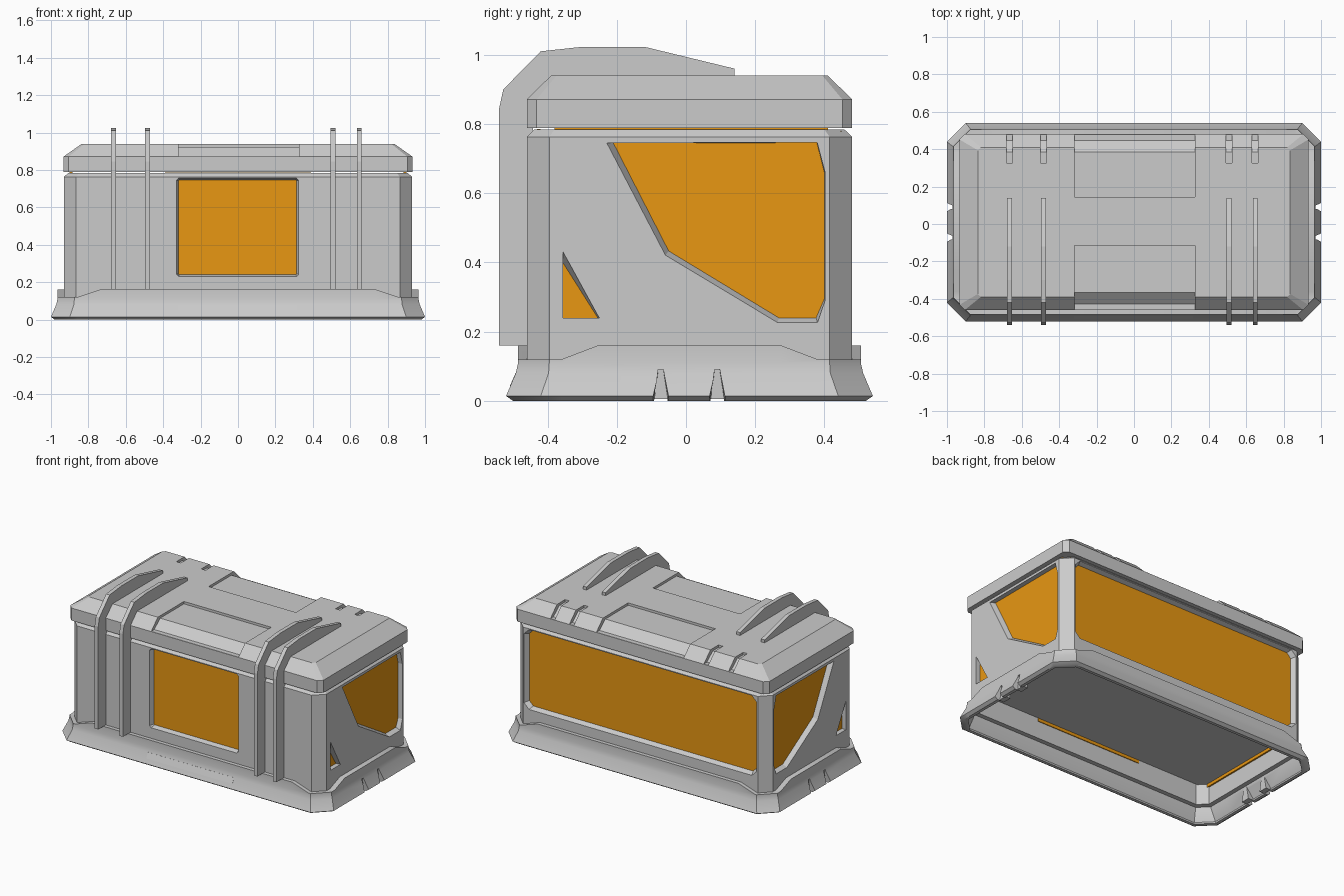
import bpy, bmesh, math

if "Cube" in bpy.data.objects:
    bpy.data.objects.remove(bpy.data.objects["Cube"])

CY = 0.01  # the case body sits slightly behind the fin tips
orange = bpy.data.materials.new("orange_panel")
orange.diffuse_color = (0.81, 0.31, 0.006, 1)
orange.use_nodes = True
orange.node_tree.nodes["Principled BSDF"].inputs["Base Color"].default_value = orange.diffuse_color


def loft(name, loops, tube=False, mat=None):
    """Skin matching loops; cap the ends, or join last to first for a tube."""
    bm = bmesh.new()
    rows = [[bm.verts.new(p) for p in loop] for loop in loops]
    n = len(rows[0])
    pairs = list(zip(rows, rows[1:])) + ([(rows[-1], rows[0])] if tube else [])
    for a, b in pairs:
        for i in range(n):
            j = (i + 1) % n
            bm.faces.new((a[i], a[j], b[j], b[i]))
    if not tube:
        bm.faces.new(rows[0][::-1])
        bm.faces.new(rows[-1])
    bmesh.ops.recalc_face_normals(bm, faces=bm.faces)
    mesh = bpy.data.meshes.new(name)
    bm.to_mesh(mesh)
    bm.free()
    ob = bpy.data.objects.new(name, mesh)
    bpy.context.collection.objects.link(ob)
    if mat:
        mesh.materials.append(mat)
    return ob


def octagon(hx, hy, c, z):
    q = [(hx, hy - c), (hx - c, hy), (c - hx, hy), (-hx, hy - c),
         (-hx, c - hy), (c - hx, -hy), (hx - c, -hy), (hx, c - hy)]
    return [(x, y + CY, z) for x, y in q]


def prism_x(name, pts, x0, x1, **kw):
    return loft(name, [[(x, y, z) for y, z in pts] for x in (x0, x1)], **kw)


def box(name, x0, x1, y0, y1, z0, z1, **kw):
    return prism_x(name, [(y0, z0), (y1, z0), (y1, z1), (y0, z1)], x0, x1, **kw)


def cut(ob, cutter):
    m = ob.modifiers.new("cut", 'BOOLEAN')
    m.operation, m.solver, m.object = 'DIFFERENCE', 'EXACT', cutter
    bpy.context.view_layer.objects.active = ob
    bpy.ops.object.modifier_apply(modifier=m.name)
    bpy.data.objects.remove(cutter)


# Flared skirt with a raised middle on each side
def skirt_loop(hx, hy, c, z, rise=0.0):
    sx, sy = (0.86, 0.74, -0.74, -0.86), (0.37, 0.265, -0.265, -0.37)
    up = (0, rise, rise, 0)
    pts = [(hx, c - hy, 0)] + [(hx, -y, u) for y, u in zip(sy, up)] + [(hx, hy - c, 0)]
    pts += [(hx - c, hy, 0)] + [(x, hy, u) for x, u in zip(sx, up)] + [(c - hx, hy, 0)]
    pts += [(-hx, hy - c, 0)] + [(-hx, y, u) for y, u in zip(sy, up)] + [(-hx, c - hy, 0)]
    pts += [(c - hx, -hy, 0)] + [(-x, -hy, u) for x, u in zip(sx, up)] + [(hx - c, -hy, 0)]
    return [(x, y + CY, z + u) for x, y, u in pts]


skirt = loft("base_skirt", [
    skirt_loop(0.98, 0.51, 0.095, 0), skirt_loop(1.0, 0.53, 0.1, 0.014),
    skirt_loop(0.972, 0.502, 0.095, 0.08), skirt_loop(0.965, 0.495, 0.09, 0.11),
    skirt_loop(0.965, 0.495, 0.09, 0.12, 0.04), skirt_loop(0.925, 0.465, 0.065, 0.12, 0.04),
    skirt_loop(0.925, 0.465, 0.065, 0.09), skirt_loop(0.965, 0.495, 0.09, 0.015),
    skirt_loop(0.96, 0.49, 0.09, 0)], tube=True)
for s, side in ((-1, "left"), (1, "right")):
    for i, y in enumerate((-0.073, 0.09)):
        # Notches narrow towards the inside, closed by a small block behind
        wide, narrow = ([(y - a, -0.01), (y + a, -0.01), (y + b, 0.09), (y - b, 0.09)]
                        for a, b in ((0.027, 0.009), (0.017, 0.006)))
        cut(skirt, loft("notch_cutter", [[(s * 1.005, *p) for p in wide],
                                         [(s * 0.93, *p) for p in narrow]]))
        prism_x(f"{side}_notch_back_{i + 1}", [(y - 0.03, 0.005), (y + 0.03, 0.005),
                (y + 0.012, 0.1), (y - 0.012, 0.1)], s * 0.925, s * 0.962)
bpy.ops.object.select_all(action='DESELECT')
skirt.select_set(True)
bpy.context.view_layer.objects.active = skirt
bpy.ops.object.shade_smooth_by_angle(angle=math.radians(30))

# Flat plate lying flush on the skirt front
prism_x("skirt_plate", [(-0.5088, 0.043), (-0.4928, 0.08), (-0.485, 0.08), (-0.5, 0.043)],
        -0.32, 0.315)

# Hollow body shell
body = loft("body_shell", [
    octagon(0.93, 0.47, 0.065, 0.1), octagon(0.93, 0.47, 0.065, 0.763),
    octagon(0.908, 0.448, 0.058, 0.784), octagon(0.895, 0.435, 0.055, 0.784),
    octagon(0.895, 0.435, 0.055, 0.1)], tube=True)


# Window openings with bevelled edges: outer loop, inner loop
def rect(x0, x1, z0, z1, c):
    return [(x0 + c, z0), (x1 - c, z0), (x1, z0 + c), (x1, z1 - c),
            (x1 - c, z1), (x0 + c, z1), (x0, z1 - c), (x0, z0 + c)]


def window(axis, surface, depth, outer, inner):
    loops = []
    for t, loop in ((-0.001, outer), (depth, inner), (depth + 0.03, inner)):
        d = surface - math.copysign(t, surface) if t > 0 else surface * 1.002
        loops.append([(d, a, z) if axis == 'x' else (a, d, z) for a, z in loop])
    cut(body, loft("window_cutter", loops))


window('y', -0.46, 0.03, rect(-0.33, 0.325, 0.23, 0.757, 0.012),
       rect(-0.318, 0.313, 0.24, 0.745, 0.003))
window('y', 0.48, 0.03, rect(-0.857, 0.857, 0.225, 0.757, 0.035),
       rect(-0.84, 0.84, 0.24, 0.745, 0.03))
side_out = [(-0.23, 0.745), (-0.06, 0.42), (0.265, 0.225), (0.38, 0.225),
            (0.402, 0.29), (0.402, 0.66), (0.379, 0.747)]
side_in = [(-0.21, 0.745), (-0.05, 0.433), (0.268, 0.24), (0.376, 0.24),
           (0.40, 0.295), (0.40, 0.66), (0.378, 0.746)]
for s in (-1, 1):
    window('x', s * 0.93, 0.03, side_out, side_in)
    window('x', s * 0.93, 0.03, [(-0.355, 0.24), (-0.25, 0.24), (-0.355, 0.432)],
           [(-0.355, 0.24), (-0.255, 0.24), (-0.355, 0.398)])

# Coloured panels behind the windows
box("front_panel", -0.39, 0.39, -0.43, -0.42, 0.215, 0.786, mat=orange)
box("back_panel", -0.87, 0.87, 0.44, 0.45, 0.215, 0.78, mat=orange)
for s, side in ((-1, "left"), (1, "right")):
    box(side + "_panel", s * 0.885, s * 0.9, -0.38, 0.41, 0.215, 0.788, mat=orange)

# Floor plate
box("floor", -0.885, 0.885, -0.42, 0.44, 0.235, 0.25)

# Lid with sloped edges
lid = loft("lid", [octagon(0.933, 0.47, 0.028, 0.788), octagon(0.933, 0.47, 0.028, 0.871),
                   octagon(0.835, 0.4, 0.016, 0.94)])


def lid_recess(x0, x1, start, s):
    pts = [(start, 1.0), (start, 0.924), (0.375, 0.924), (0.437, 0.872), (0.55, 0.872), (0.55, 1.0)]
    cut(lid, prism_x("recess_cutter", [(s * y + CY, z) for y, z in pts], x0, x1))


fin_x = (-0.665, -0.483, 0.508, 0.648)
lid_recess(-0.318, 0.325, 0.135, 1)
lid_recess(-0.318, 0.325, 0.125, -1)
for x in fin_x:
    lid_recess(x - 0.016, x + 0.016, 0.315, 1)

# Upright fins wrapping over the front and top
fin = [(-0.455, 0.16), (-0.54, 0.16), (-0.54, 0.845), (-0.528, 0.9), (-0.42, 1.01), (-0.3, 1.023),
       (-0.12, 1.023), (0.14, 0.96), (0.14, 0.935), (-0.38, 0.93), (-0.44, 0.87)]
for i, x in enumerate(fin_x):
    prism_x(f"fin_{i + 1}", fin, x - 0.013, x + 0.013)
